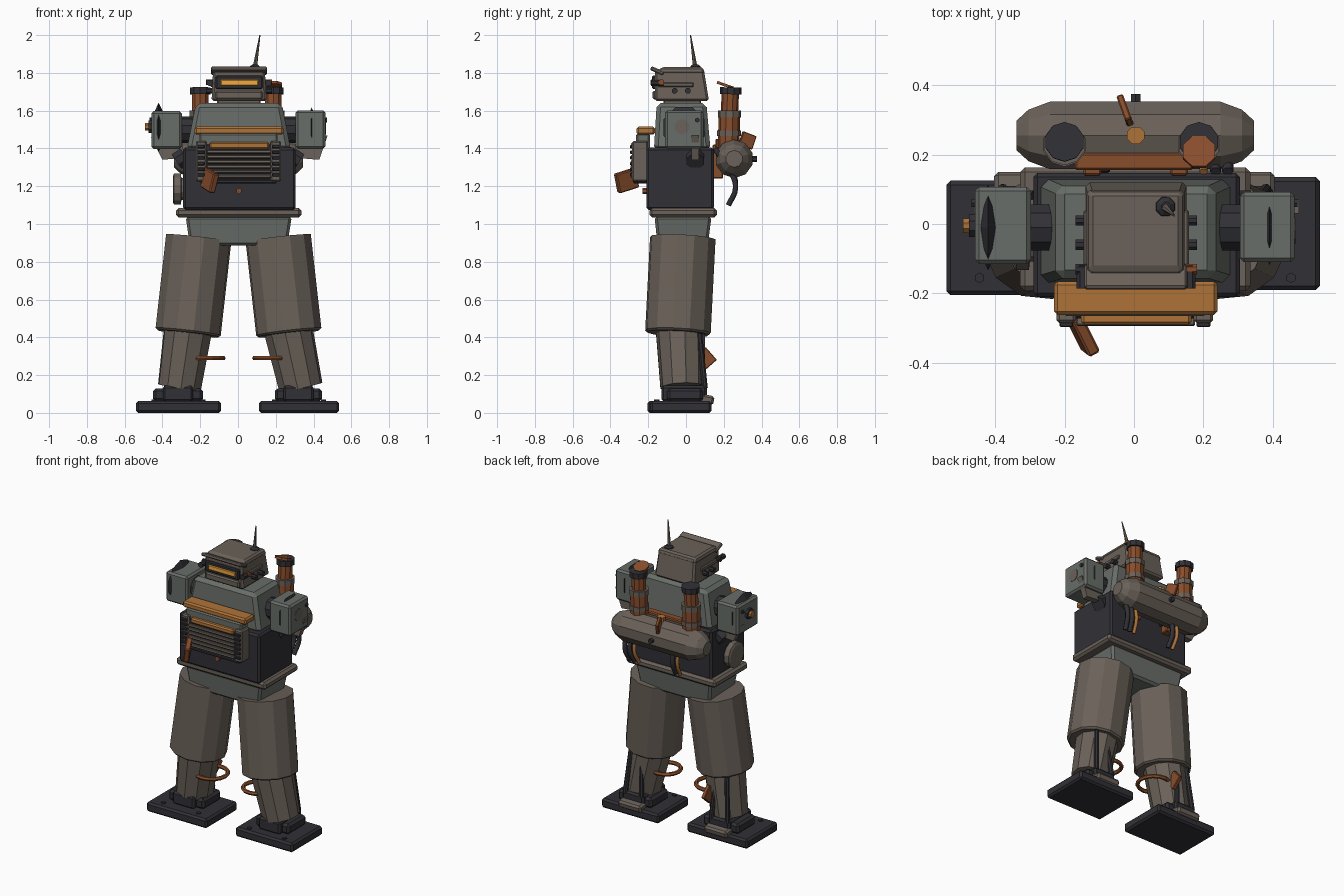
import bpy, bmesh, math
from mathutils import Vector, Euler

if "Cube" in bpy.data.objects:
    bpy.data.objects.remove(bpy.data.objects["Cube"])

def mat(name, r, g, b):
    m = bpy.data.materials.new(name)
    m.diffuse_color = (r, g, b, 1)
    m.use_nodes = True
    m.node_tree.nodes["Principled BSDF"].inputs["Base Color"].default_value = m.diffuse_color
    return m

TAUPE = mat("taupe", .145, .12, .1)
GREEN = mat("green_grey", .14, .155, .14)
DARK = mat("dark_steel", .03, .03, .037)
ORANGE = mat("orange", .42, .17, .04)
RUST = mat("rust", .25, .075, .025)
GLOW = mat("amber", .9, .4, .05)

def finish(name, bm, m):
    bmesh.ops.recalc_face_normals(bm, faces=bm.faces)
    me = bpy.data.meshes.new(name)
    bm.to_mesh(me)
    bm.free()
    ob = bpy.data.objects.new(name, me)
    me.materials.append(m)
    bpy.context.collection.objects.link(ob)
    return ob

def box(name, x, y, z, m, bev=.01, top=None, rot=None):
    """Box from (min, max) ranges; top = (x range, y range) makes a frustum."""
    bm = bmesh.new()
    bmesh.ops.create_cube(bm, size=1)
    for v in bm.verts:
        i, j, k = (int(c > 0) for c in v.co)
        xr, yr = top if (top and k) else (x, y)
        v.co = (xr[i], yr[j], z[k])
    if bev:
        bmesh.ops.bevel(bm, geom=bm.edges[:], offset=bev, segments=1, profile=.5, affect='EDGES')
    if rot:
        c = Vector((sum(x) / 2, sum(y) / 2, sum(z) / 2))
        bmesh.ops.rotate(bm, verts=bm.verts, cent=c, matrix=Euler(rot).to_matrix())
    return finish(name, bm, m)

def lathe(name, p, q, profile, m, n=12):
    """Solid turned about the line p-q; profile = (position 0..1, radius)."""
    p, q = Vector(p), Vector(q)
    rot = (q - p).to_track_quat('Z', 'Y')
    bm = bmesh.new()
    rings = []
    for t, r in profile:
        rings.append([bm.verts.new(p.lerp(q, t) + rot @ Vector(
            (r * math.cos(2 * math.pi * (i + .5) / n), r * math.sin(2 * math.pi * (i + .5) / n), 0)))
            for i in range(n)])
    for a, b in zip(rings, rings[1:]):
        for i in range(n):
            bm.faces.new((a[i], a[(i + 1) % n], b[(i + 1) % n], b[i]))
    bm.faces.new(rings[0])
    bm.faces.new(rings[-1])
    return finish(name, bm, m)

def rod(name, p, q, r, m, n=10, r2=None):
    return lathe(name, p, q, [(0, r), (1, r if r2 is None else r2)], m, n)

def prism(name, pts, y, m):
    """Outline in xz extruded over a y range."""
    bm = bmesh.new()
    f, b = ([bm.verts.new((px, yy, pz)) for px, pz in pts] for yy in y)
    n = len(pts)
    bm.faces.new(f)
    bm.faces.new(b)
    for i in range(n):
        bm.faces.new((f[i], f[(i + 1) % n], b[(i + 1) % n], b[i]))
    return finish(name, bm, m)

def hose(name, pts, r, m):
    cu = bpy.data.curves.new(name, 'CURVE')
    cu.dimensions = '3D'
    cu.bevel_depth, cu.bevel_resolution, cu.resolution_u = r, 1, 5
    cu.use_fill_caps = True
    s = cu.splines.new('BEZIER')
    s.bezier_points.add(len(pts) - 1)
    for bp, c in zip(s.bezier_points, pts):
        bp.co = c
        bp.handle_left_type = bp.handle_right_type = 'AUTO'
    cu.materials.append(m)
    ob = bpy.data.objects.new(name, cu)
    bpy.context.collection.objects.link(ob)

def ring(name, c, R, r, m):
    bpy.ops.mesh.primitive_torus_add(location=c, major_radius=R, minor_radius=r,
                                     major_segments=16, minor_segments=6)
    ob = bpy.context.object
    ob.name = name
    ob.data.materials.append(m)

# legs: (side, foot x, foot y, ankle x, shin bottom/top x, thigh bottom/top x)
legs = [("left", (-.54, -.09), (-.205, .125), (-.45, -.185), -.31, -.262, -.265, -.208),
        ("right", (.11, .535), (-.19, .135), (.195, .445), .333, .262, .27, .213)]
for s, fx, fy, ax, sb, st, tb, tt in legs:
    box(s + "_foot", fx, fy, (0, .063), DARK, .012)
    ac = sum(ax) / 2
    box(s + "_ankle", ax, (-.1, .09), (.06, .13), DARK, .015)
    box(s + "_ankle_block", (ac - .08, ac + .08), (-.13, .11), (.06, .145), DARK, .012)
    box(s + "_heel", (ac - .085, ac + .085), (.075, .148), (.045, .095), TAUPE, .012, rot=(-.2, 0, 0))
    lathe(s + "_shin", (sb, -.018, .135), (st, -.03, .46), [(0, .118), (1, .132)], TAUPE, 10)
    lathe(s + "_thigh", (tb, -.043, .42), (tt, -.017, .925), [(0, .165), (.02, .176), (1, .176)], TAUPE, 12)
    for dx in (-.06, .06):
        rod(s + "_ankle_piston", (ac + dx, .1, .13), (ac + dx * .6, .07, .42), .016, DARK, 8)
    for dx in (.05, -.05):
        rod(s + "_foot_bolt", (fx[0] * .5 + fx[1] * .5 + dx * 2.6, -.155, .06),
            (fx[0] * .5 + fx[1] * .5 + dx * 2.6, -.155, .07), .015, DARK, 6)
ring("left_leg_ring", (-.178, -.025, .29), .1, .013, RUST)
ring("right_leg_ring", (.178, -.045, .29), .09, .013, RUST)
box("leg_tag", (-.25, -.225), (.055, .145), (.24, .33), RUST, .004, rot=(.72, 0, 0))

# torso
box("pelvis", (-.255, .26), (-.15, .115), (.885, 1.04), GREEN, .014, top=((-.277, .285), (-.167, .135)))
box("waist_band", (-.328, .335), (-.193, .163), (1.035, 1.085), TAUPE, .014)
box("torso", (-.29, .305), (-.21, .147), (1.075, 1.405), DARK, .012)
box("chest", (-.272, .28), (-.17, .13), (1.39, 1.64), GREEN, .022, top=((-.222, .232), (-.155, .108)))
box("neck", (-.11, .12), (-.12, .08), (1.63, 1.66), TAUPE, .006)
for s in (-1, 1):
    rod("torso_side_pivot", (s * .28, .05, 1.36), (s * .325, .05, 1.33), .05, DARK, 8)
lathe("side_wheel", (-.28, -.05, 1.185), (-.345, -.05, 1.185),
      [(0, .06), (.3, .06), (.35, .085), (.9, .085), (1, .07)], TAUPE, 12)
rod("torso_bolt", (.005, -.2, 1.175), (.005, -.23, 1.175), .016, RUST, 6)

# chest grille
box("grille_housing", (-.205, .21), (-.265, -.19), (1.24, 1.48), GREEN, .01)
box("grille_back", (-.18, .19), (-.272, -.25), (1.225, 1.42), DARK, .005)
for x in (-.195, .2):
    box("grille_column", (x - .028, x + .028), (-.285, -.2), (1.225, 1.44), TAUPE, .008)
    for i in range(6):
        z = 1.26 + i * .03
        box("grille_stud", (x - .02, x + .02), (-.297, -.28), (z - .009, z + .009), DARK, .004)
for i in range(6):
    z = 1.25 + i * .026
    box("grille_slat", (-.165, .175), (-.293, -.26), (z - .008, z + .008), TAUPE, .003, rot=(-.2, 0, 0))
box("grille_sill", (-.2, .205), (-.28, -.2), (1.215, 1.235), DARK, .005)
box("chest_bar", (-.23, .24), (-.262, -.165), (1.473, 1.515), ORANGE, .01)
box("grille_bar", (-.152, .165), (-.29, -.255), (1.398, 1.433), ORANGE, .008)
box("loose_flap", (-.168, -.132), (-.375, -.255), (1.177, 1.283), RUST, .006, rot=(.28, .12, .5))

# shoulders with cut-off arm plates
box("left_shoulder", (-.458, -.297), (-.115, .107), (1.398, 1.597), GREEN, .012)
box("right_shoulder", (.305, .462), (-.11, .092), (1.398, 1.602), GREEN, .012)
prism("left_arm_plate", [(-.46, 1.46), (-.29, 1.44), (-.29, 1.35), (-.4, 1.34)], (.03, .07), TAUPE)
prism("right_arm_plate", [(.305, 1.44), (.475, 1.47), (.43, 1.34), (.305, 1.35)], (.03, .07), TAUPE)
for s in (-1, 1):
    rod("shoulder_axle", (s * .2, -.01, 1.5), (s * .31, -.01, 1.5), .07, DARK, 10)
lathe("left_shoulder_disc", (-.452, -.01, 1.512), (-.388, -.01, 1.512), [(0, .06), (.2, .09), (.5, .13), (.8, .09), (1, .06)], DARK, 10)
lathe("right_shoulder_disc", (.37, -.01, 1.51), (.41, -.01, 1.51), [(0, .06), (.5, .117), (1, .06)], DARK, 8)
rod("left_shoulder_hub", (-.45, -.005, 1.515), (-.475, -.005, 1.515), .035, DARK, 8)
rod("left_shoulder_knob", (-.46, -.005, 1.515), (-.492, -.005, 1.515), .022, ORANGE, 8)
rod("right_shoulder_cap", (.455, -.02, 1.515), (.465, -.02, 1.515), .04, TAUPE, 10)
for x, y in ((-.46, .06), (.463, .06)):
    rod("shoulder_bolt", (x - .008, y, 1.55), (x + .008, y, 1.55), .013, DARK, 6)

# head
box("head", (-.14, .152), (-.165, .122), (1.65, 1.815), TAUPE, .012, top=((-.132, .142), (-.165, .095)))
box("head_cap", (-.14, .148), (-.165, .1), (1.795, 1.83), TAUPE, .01, top=((-.128, .137), (-.13, .09)))
box("brow_visor", (-.143, .153), (-.19, -.115), (1.8, 1.822), TAUPE, .006, rot=(-.4, 0, 0))
box("eye_frame", (-.118, .13), (-.18, -.15), (1.715, 1.785), DARK, .006)
box("eye_slit", (-.092, .108), (-.187, -.17), (1.733, 1.765), GLOW, .004)
box("jaw_plate", (-.12, .13), (-.178, -.15), (1.66, 1.705), TAUPE, .008)
for s in (-1, 1):
    cx = .006
    box("head_side_rail", (cx + s * .14 - .012, cx + s * .14 + .012), (-.15, .04), (1.725, 1.75), TAUPE, .005)
    for y, z, m in ((.01, 1.705, DARK), (-.06, 1.705, DARK), (-.13, 1.75, RUST if s > 0 else DARK)):
        rod("head_bolt", (cx + s * .13, y, z), (cx + s * .175, y, z), .016, m, 8)
    rod("side_lamp", (cx + s * .155, -.185, 1.747), (cx + s * .155, -.12, 1.747), .018, DARK, 8)
lathe("antenna_base", (.09, .05, 1.82), (.092, .05, 1.845), [(0, .032), (.6, .028), (1, .014)], DARK, 8)
rod("antenna", (.09, .048, 1.835), (.116, .024, 2.0), .012, TAUPE, 6, .003)

# back tank
lathe("back_tank", (-.338, .255, 1.345), (.345, .255, 1.345),
      [(0, .045), (.05, .078), (.14, .102), (.86, .102), (.95, .078), (1, .045)], TAUPE, 10)
rod("tank_rear_bolt", (.005, .34, 1.345), (.005, .375, 1.345), .016, DARK, 6)
rod("tank_filler", (.005, .255, 1.43), (.005, .255, 1.47), .027, ORANGE, 8)
box("tank_flap", (-.035, -.015), (.285, .365), (1.405, 1.48), RUST, .004, rot=(-.35, 0, .35))
box("tank_strap", (-.17, .17), (.155, .205), (1.4, 1.45), RUST, .006)
for x in (-.12, .13):
    box("tank_bracket", (x - .025, x + .025), (.14, .195), (1.24, 1.42), RUST, .005)

# exhaust stacks
for x in (-.2, .187):
    rod("stack_lower", (x, .225, 1.4), (x, .23, 1.58), .057, RUST, 10)
    rod("stack_collar", (x, .23, 1.565), (x, .23, 1.6), .061, TAUPE, 10)
    rod("stack_foot", (x, .228, 1.465), (x, .228, 1.495), .063, TAUPE, 10)
    rod("stack_upper", (x, .23, 1.59), (x, .235, 1.7), .046, RUST, 10)
    rod("stack_rim", (x, .236, 1.687), (x, .237, 1.723), .057, DARK, 10)
lathe("stack_lid", (.187, .205, 1.728), (.187, .21, 1.742), [(0, .05), (1, .05)], RUST, 8)

# hoses from tank to torso
for x, m, r in ((.2, ORANGE, .012), (.235, DARK, .016), (.27, DARK, .016),
                (-.12, ORANGE, .012), (-.085, DARK, .016)):
    hose("hose", [(x, .15, 1.4 if x > 0 else 1.3), (x, .235, 1.28), (x, .262, 1.19), (x * .95, .225, 1.1)], r, m)
